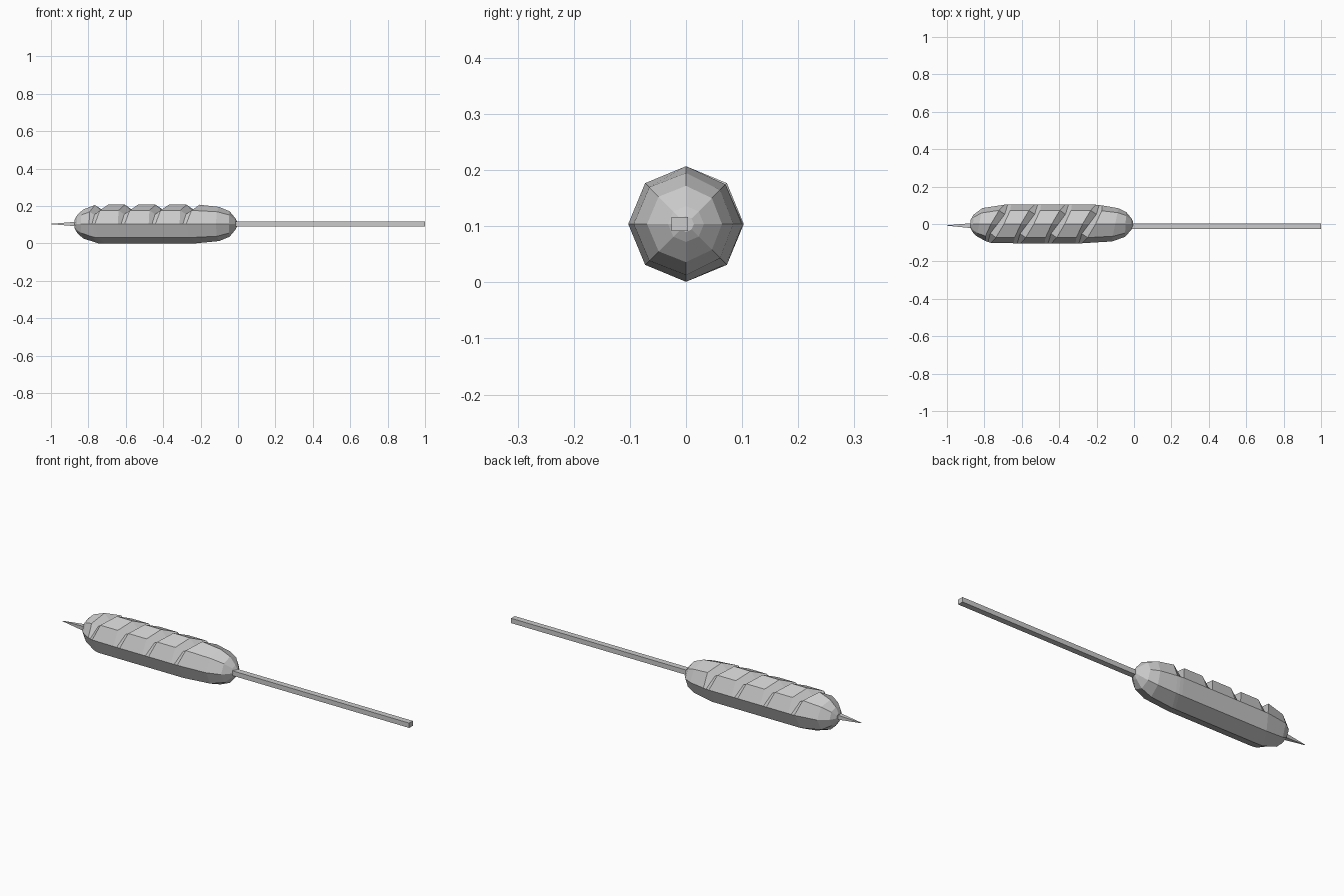
import bpy, bmesh, math

if "Cube" in bpy.data.objects:
    bpy.data.objects.remove(bpy.data.objects["Cube"])

grey = bpy.data.materials.new("light grey")
grey.diffuse_color = (0.6, 0.6, 0.6, 1)
grey.use_nodes = True
grey.node_tree.nodes["Principled BSDF"].inputs["Base Color"].default_value = grey.diffuse_color

CZ = 0.104      # height of the long axis
SHEAR = 0.53    # slant of the score cuts
PROFILE = [(-0.875, 0.02), (-0.86, 0.048), (-0.825, 0.08), (-0.76, 0.103),
           (-0.2, 0.103), (-0.1, 0.091), (-0.045, 0.068), (-0.015, 0.032), (-0.005, 0.014)]


def radius(x):
    if x <= PROFILE[0][0]:
        return PROFILE[0][1]
    for (x0, r0), (x1, r1) in zip(PROFILE, PROFILE[1:]):
        if x <= x1:
            return r0 + (r1 - r0) * (x - x0) / (x1 - x0)
    return PROFILE[-1][1]


def loft(name, rings):
    """Skin a list of equal-sized point rings and cap both ends."""
    bm = bmesh.new()
    loops = [[bm.verts.new(p) for p in ring] for ring in rings]
    n = len(loops[0])
    for a, b in zip(loops, loops[1:]):
        for i in range(n):
            j = (i + 1) % n
            bm.faces.new((a[i], a[j], b[j], b[i]))
    bm.faces.new(loops[0])
    bm.faces.new(loops[-1])
    bmesh.ops.recalc_face_normals(bm, faces=bm.faces)
    me = bpy.data.meshes.new(name)
    bm.to_mesh(me)
    bm.free()
    me.materials.append(grey)
    ob = bpy.data.objects.new(name, me)
    bpy.context.collection.objects.link(ob)
    return ob


def body_ring(x, shear, side=0, groove=False):
    """Octagon with a corner on top; side shifts the groove lips."""
    pts = []
    for k in range(8):
        a = k * math.pi / 4
        top = max(0, math.sin(a))
        xc = x + side * (0.018 + 0.017 * top)
        px = xc
        for _ in range(6):
            px = xc + shear * radius(px) * math.cos(a)
        r = radius(px)
        if groove and k in (1, 2, 3):
            r -= 0.038 if k == 2 else 0.03
        pts.append((px, r * math.cos(a), CZ + r * math.sin(a)))
    return pts


# sausage: rounded ends with four slanted V cuts over the upper half
rings = [body_ring(-0.875, 0), body_ring(-0.86, 0.04), body_ring(-0.828, 0.2)]
for c in (-0.73, -0.57, -0.405, -0.24):
    rings += [body_ring(c, SHEAR, -1), body_ring(c, SHEAR, 0, True), body_ring(c, SHEAR, 1)]
rings += [body_ring(-0.1, 0.2), body_ring(-0.045, 0.05), body_ring(-0.015, 0), body_ring(-0.005, 0)]
loft("sausage", rings)


# square skewer: long handle and pointed tip
def square(x, y, z, hy, hz):
    return [(x, y + sy * hy, z + sz * hz) for sy, sz in ((-1, -1), (1, -1), (1, 1), (-1, 1))]


loft("stick_handle", [square(-0.03, -0.011, CZ, 0.015, 0.0125), square(1.0, -0.011, CZ, 0.015, 0.0125)])
loft("stick_point", [square(-0.84, -0.009, CZ, 0.016, 0.014), square(-1.0, -0.008, CZ, 0.001, 0.001)])
